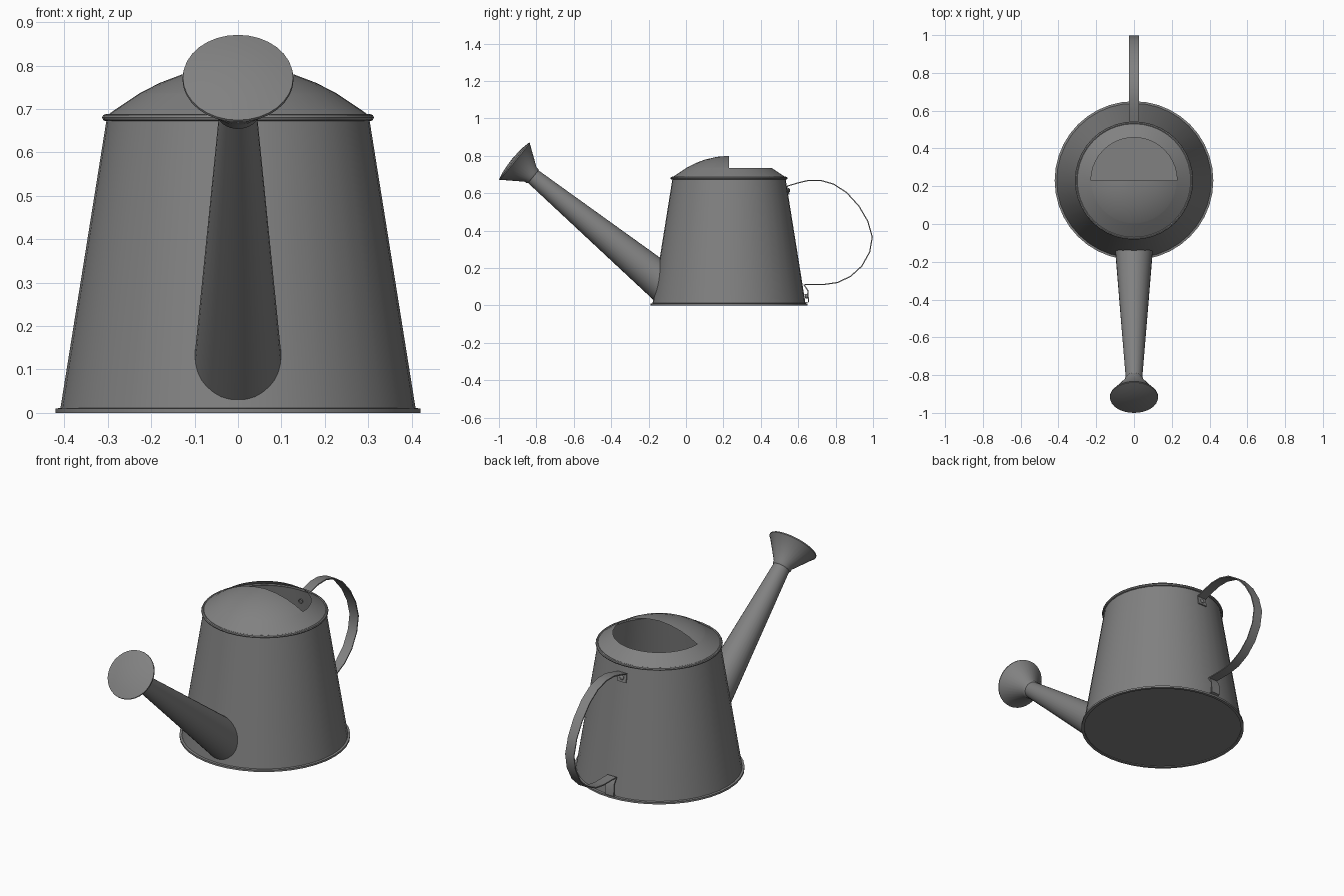
import bpy, bmesh, math
from mathutils import Vector, Matrix

cube = bpy.data.objects.get("Cube")
if cube:
    bpy.data.objects.remove(cube, do_unlink=True)

metal = bpy.data.materials.new("grey metal")
metal.use_nodes = True
GREY = (0.22, 0.22, 0.22, 1)
metal.diffuse_color = GREY
metal.node_tree.nodes["Principled BSDF"].inputs["Base Color"].default_value = GREY

CENTRE = 0.23                      # body axis position along y
BODY = Matrix.Translation((0, CENTRE, 0))
FOOT_R, TOP_R, TOP_Z = 0.41, 0.302, 0.68


def body_radius(z):
    return FOOT_R + (TOP_R - FOOT_R) * z / TOP_Z


def finish(name, bm, angle=40):
    bmesh.ops.recalc_face_normals(bm, faces=bm.faces)
    mesh = bpy.data.meshes.new(name)
    bm.to_mesh(mesh)
    bm.free()
    mesh.materials.append(metal)
    obj = bpy.data.objects.new(name, mesh)
    bpy.context.collection.objects.link(obj)
    bpy.ops.object.select_all(action='DESELECT')
    obj.select_set(True)
    bpy.context.view_layer.objects.active = obj
    bpy.ops.object.shade_smooth_by_angle(angle=math.radians(angle))
    return obj


def lathe(profile, matrix=BODY, segs=40):
    """Revolve (radius, height) points about the local z axis."""
    bm = bmesh.new()
    verts = [bm.verts.new((r, 0, z)) for r, z in profile]
    edges = [bm.edges.new(pair) for pair in zip(verts, verts[1:])]
    bmesh.ops.spin(bm, geom=verts + edges, cent=(0, 0, 0), axis=(0, 0, 1),
                   angle=math.tau, steps=segs)
    bmesh.ops.remove_doubles(bm, verts=bm.verts, dist=0.0003)
    bm.transform(matrix)
    return bm


# Tapered body with a closed floor, and its two rims
finish("body", lathe([(0, 0.004), (FOOT_R, 0.004), (TOP_R, TOP_Z)]))
finish("foot_rim", lathe([(0.405, 0), (0.42, 0), (0.42, 0.01), (0.405, 0.012), (0.405, 0)]))
rim = [(0.305 + 0.008 * math.cos(a * math.tau / 8), TOP_Z + 0.008 * math.sin(a * math.tau / 8))
       for a in range(9)]
finish("top_rim", lathe(rim))

# Domed cover with the rear upper part cut away for filling
dome = lathe([(0.302, 0.685), (0.285, 0.697), (0.225, 0.737), (0.18, 0.76),
              (0.13, 0.779), (0.065, 0.794), (0, 0.8)])
for point, normal in (((0, CENTRE, 0), (0, 1, 0)), ((0, 0, 0.735), (0, 0, 1))):
    bmesh.ops.bisect_plane(dome, geom=dome.verts[:] + dome.edges[:] + dome.faces[:],
                           plane_co=point, plane_no=normal, dist=0.0001)
hole = [f for f in dome.faces
        if f.calc_center_median().y > CENTRE and f.calc_center_median().z > 0.735]
bmesh.ops.delete(dome, geom=hole, context='FACES')
finish("domed_cover", dome)

# Spout: tapered tube whose lower ring is trimmed to the body wall
TIP = Vector((0, -0.825, 0.695))
DOWN = Vector((0, 0.773, -0.634)).normalized()
SIDE = Vector((1, 0, 0))
UP = SIDE.cross(DOWN)


def spout_point(t, a):
    r = 0.043 + 0.064 * t
    return TIP + DOWN * t + (SIDE * math.cos(a) + UP * math.sin(a)) * r


def wall_distance(a):
    lo, hi = 0.4, 1.1
    for _ in range(30):
        mid = (lo + hi) / 2
        p = spout_point(mid, a)
        inside = math.hypot(p.x, p.y - CENTRE) < body_radius(p.z) - 0.003
        lo, hi = (lo, mid) if inside else (mid, hi)
    return hi


bm = bmesh.new()
SEGS = 32
rings = [[], []]
for i in range(SEGS):
    a = math.tau * i / SEGS
    rings[0].append(bm.verts.new(spout_point(0, a)))
    rings[1].append(bm.verts.new(spout_point(wall_distance(a), a)))
for i in range(SEGS):
    j = (i + 1) % SEGS
    bm.faces.new((rings[0][i], rings[0][j], rings[1][j], rings[1][i]))
finish("spout", bm)

# Sprinkler rose: flared cone with a shallow domed face
aim = Matrix.Translation(TIP) @ (-DOWN).to_track_quat('Z', 'Y').to_matrix().to_4x4()
finish("sprinkler_rose", lathe([(0.043, -0.012), (0.049, -0.005), (0.05, 0.008), (0.123, 0.112),
                                (0.128, 0.116), (0.127, 0.122), (0.09, 0.13), (0.045, 0.135),
                                (0, 0.137)], aim, 32))


# Handle: flat strap bent through (y, z) points, ends lying on the wall
def wall(z, gap=0.004):
    return (CENTRE + body_radius(z) + gap, z)


def strap(name, path, half_width, thick):
    pts = [Vector(p) for p in path]
    bm = bmesh.new()
    rows = []
    for i, p in enumerate(pts):
        d = (pts[min(i + 1, len(pts) - 1)] - pts[max(i - 1, 0)]).normalized()
        n = Vector((-d.y, d.x)) * thick / 2
        rows.append([bm.verts.new((x, p.x + s * n.x, p.y + s * n.y))
                     for x, s in ((-half_width, -1), (half_width, -1),
                                  (half_width, 1), (-half_width, 1))])
    for a, b in zip(rows, rows[1:]):
        for k in range(4):
            m = (k + 1) % 4
            bm.faces.new((a[k], a[m], b[m], b[k]))
    bm.faces.new(rows[0])
    bm.faces.new(rows[-1])
    finish(name, bm)


loop = [(0.6, 0.655), (0.655, 0.668), (0.72, 0.668), (0.79, 0.648), (0.86, 0.602),
        (0.925, 0.53), (0.972, 0.45), (0.996, 0.365), (0.982, 0.285), (0.94, 0.21),
        (0.88, 0.155), (0.81, 0.122), (0.74, 0.112), (0.635, 0.112)]
strap("handle", [wall(0.592), wall(0.638)] + loop, 0.026, 0.006)
strap("handle_foot", [(0.63, 0.112), (0.651, 0.08), (0.655, 0.018), (0.64, 0.016)], 0.026, 0.006)

# Rivets holding the two ends of the strap
tilt = math.atan2(FOOT_R - TOP_R, TOP_Z)
for name, z, gap in (("upper_rivet", 0.615, 0.006), ("lower_rivet", 0.05, 0.016)):
    y, z = wall(z, gap)
    spot = Matrix.Translation((0, y, z)) @ Matrix.Rotation(tilt - math.pi / 2, 4, 'X')
    finish(name, lathe([(0.012, -0.012), (0.012, 0.003), (0.007, 0.007), (0, 0.008)], spot, 12))
